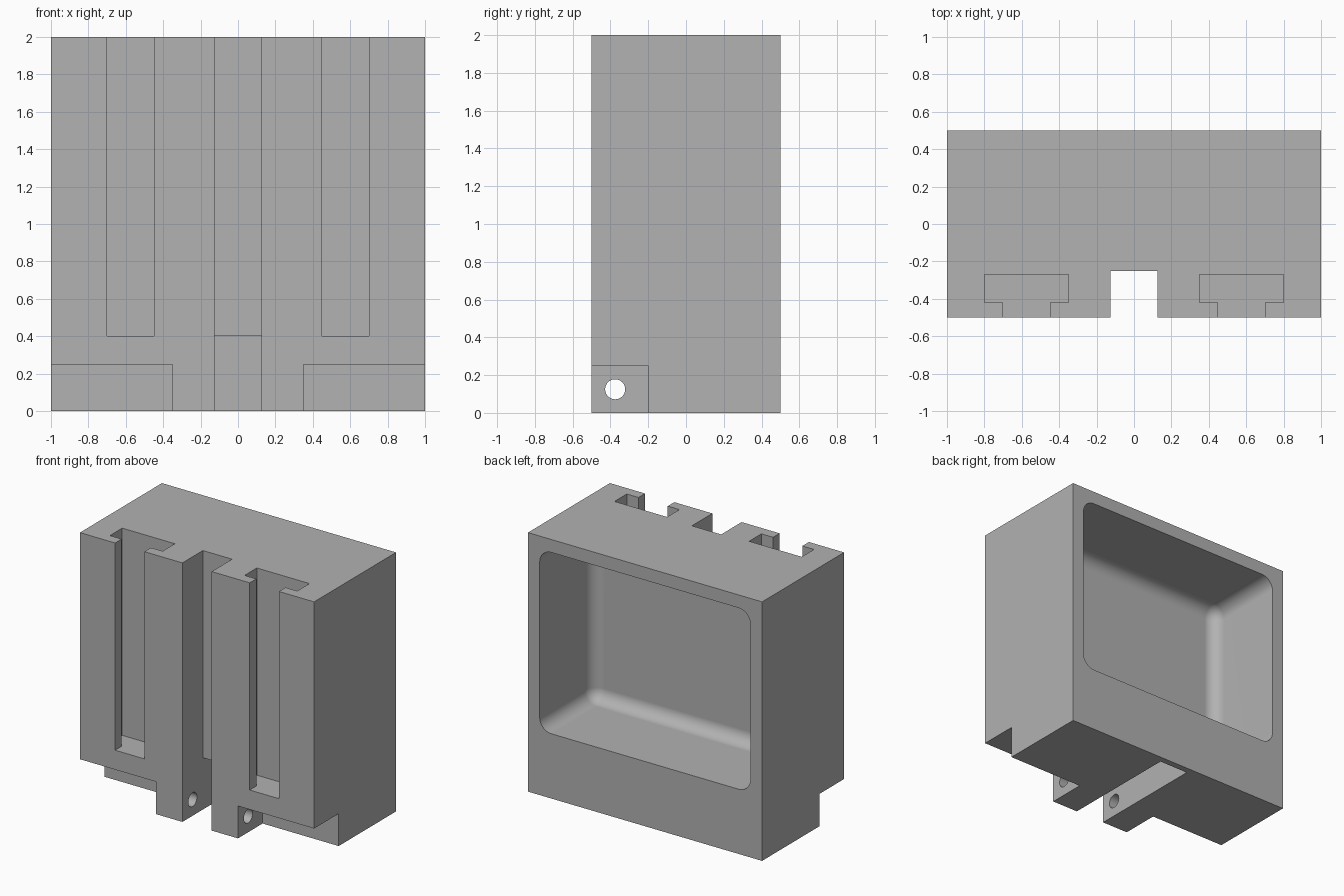
import bpy
import bmesh
import math

cube = bpy.data.objects.get("Cube")
if cube:
    bpy.data.objects.remove(cube, do_unlink=True)

grey = bpy.data.materials.new("plain_grey")
grey.use_nodes = True
colour = (0.445, 0.445, 0.445, 1)
grey.diffuse_color = colour
grey.node_tree.nodes["Principled BSDF"].inputs["Base Color"].default_value = colour


def make_object(name, bm):
    bmesh.ops.recalc_face_normals(bm, faces=bm.faces)
    mesh = bpy.data.meshes.new(name)
    bm.to_mesh(mesh)
    bm.free()
    mesh.materials.append(grey)
    obj = bpy.data.objects.new(name, mesh)
    bpy.context.collection.objects.link(obj)
    return obj


def prism(name, outline, z0, z1):
    """Extrude an outline in x and y from z0 up to z1."""
    bm = bmesh.new()
    face = bm.faces.new([bm.verts.new((x, y, z0)) for x, y in outline])
    top = bmesh.ops.extrude_face_region(bm, geom=[face])["geom"]
    verts = [v for v in top if isinstance(v, bmesh.types.BMVert)]
    bmesh.ops.translate(bm, verts=verts, vec=(0, 0, z1 - z0))
    return make_object(name, bm)


def box(name, x0, x1, y0, y1, z0, z1):
    return prism(name, [(x0, y0), (x1, y0), (x1, y1), (x0, y1)], z0, z1)


def cut(target, cutter):
    """Subtract a cutter for good, then discard it."""
    mod = target.modifiers.new("cut", 'BOOLEAN')
    mod.operation = 'DIFFERENCE'
    mod.solver = 'EXACT'
    mod.object = cutter
    bpy.context.view_layer.objects.active = target
    bpy.ops.object.modifier_apply(modifier=mod.name)
    bpy.data.objects.remove(cutter, do_unlink=True)


# Main block
body = box("housing_body", -1, 1, -0.5, 0.5, 0, 2)

# Rounded pocket in the back
pocket = box("pocket_cutter", -0.9, 0.9, -0.15, 0.8, 0.5, 1.9)
bm = bmesh.new()
bm.from_mesh(pocket.data)
bmesh.ops.bevel(bm, geom=bm.edges[:], offset=0.1, segments=10,
                profile=0.5, affect='EDGES')
bm.to_mesh(pocket.data)
bm.free()
for face in pocket.data.polygons:
    face.use_smooth = True
cut(body, pocket)

# Centre slot, running deeper under the pocket
cut(body, box("slot_cutter", -0.125, 0.125, -0.7, -0.25, -0.2, 2.2))
cut(body, box("deep_slot_cutter", -0.125, 0.125, -0.6, 0.45, -0.1, 0.4))

# T-shaped rails and lower front notches on both sides
rail = [(0.45, -0.7), (0.7, -0.7), (0.7, -0.42), (0.8, -0.42),
        (0.8, -0.27), (0.35, -0.27), (0.35, -0.42), (0.45, -0.42)]
for side in (-1, 1):
    cut(body, prism("rail_cutter", [(side * x, y) for x, y in rail], 0.4, 2.2))
    a, b = sorted((side * 0.35, side * 1.2))
    cut(body, box("notch_cutter", a, b, -0.7, -0.2, -0.2, 0.25))

# Pin hole through both hinge lugs
bpy.ops.mesh.primitive_cylinder_add(vertices=48, radius=0.053, depth=1.2,
                                    location=(0, -0.375, 0.125),
                                    rotation=(0, math.pi / 2, 0))
pin = bpy.context.object
pin.data.materials.append(grey)
cut(body, pin)

# Smooth fillets and hole, crisp everywhere else
bpy.ops.object.select_all(action='DESELECT')
body.select_set(True)
bpy.context.view_layer.objects.active = body
bpy.ops.object.shade_smooth_by_angle(angle=math.radians(30))
weighted = body.modifiers.new("weighted_normals", 'WEIGHTED_NORMAL')
weighted.keep_sharp = True
